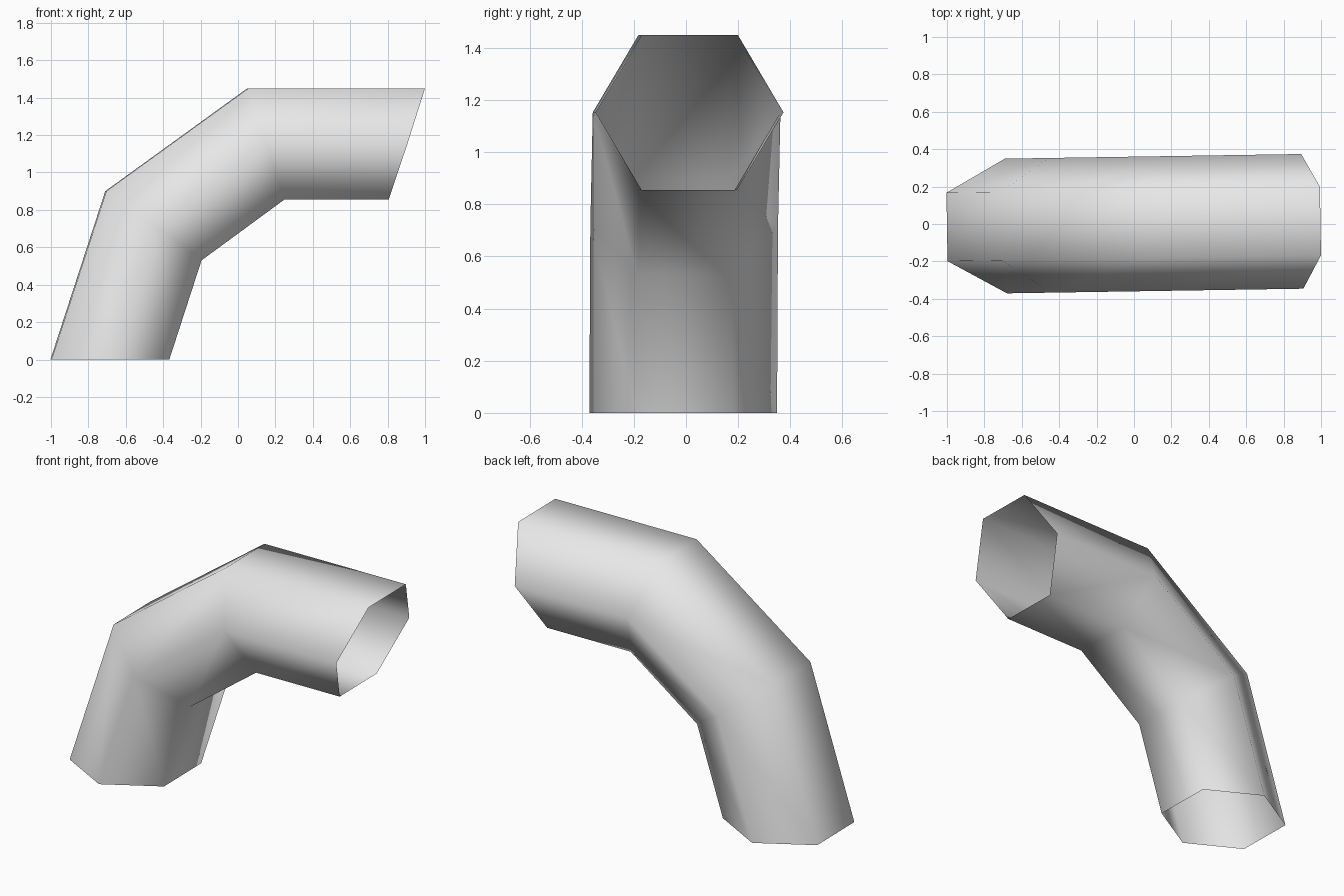
import bpy, bmesh
from math import radians
from mathutils import Matrix, Vector

cube = bpy.data.objects.get("Cube")
if cube:
    bpy.data.objects.remove(cube, do_unlink=True)

# One plain grey for the whole pipe
grey = bpy.data.materials.new("light_grey")
grey.use_nodes = True
colour = (0.8, 0.8, 0.8, 1)
grey.diffuse_color = colour
grey.node_tree.nodes["Principled BSDF"].inputs["Base Color"].default_value = colour

# Mitre sections along the bend: outer (x, z) and inner (x, z)
SECTIONS = [((-1.0, 0.0), (-0.37, 0.0)),
            ((-0.707, 0.9), (-0.198, 0.53)),
            ((0.053, 1.45), (0.245, 0.855)),
            ((0.997, 1.45), (0.803, 0.855))]
HALF_WIDTH, HALF_FLAT = 0.36, 0.183


def hexagon(outer, inner):
    """Six corners: flat on the outside and inside of the bend, pointed at the sides."""
    o, i = Vector((outer[0], 0, outer[1])), Vector((inner[0], 0, inner[1]))
    m = (o + i) / 2
    across = [(o, -HALF_FLAT), (o, HALF_FLAT), (m, HALF_WIDTH),
              (i, HALF_FLAT), (i, -HALF_FLAT), (m, -HALF_WIDTH)]
    return [p + Vector((0, y, 0)) for p, y in across]


# Open-ended bent pipe
bm = bmesh.new()
rings = [[bm.verts.new(p) for p in hexagon(*s)] for s in SECTIONS]
for a, b in zip(rings, rings[1:]):
    for k in range(6):
        n = (k + 1) % 6
        bm.faces.new((a[k], a[n], b[n], b[k]))
bmesh.ops.recalc_face_normals(bm, faces=bm.faces)
# Make the outside of the bend face outwards
top = max(bm.faces, key=lambda f: f.calc_center_median().z)
if top.normal.z < 0:
    bmesh.ops.reverse_faces(bm, faces=bm.faces)
# Slight turn of the whole pipe about the vertical
bm.transform(Matrix.Rotation(radians(0.9), 4, "Z"))
for f in bm.faces:
    f.smooth = True

mesh = bpy.data.meshes.new("bent_pipe")
bm.to_mesh(mesh)
bm.free()
mesh.materials.append(grey)
pipe = bpy.data.objects.new("bent_pipe", mesh)
bpy.context.collection.objects.link(pipe)
